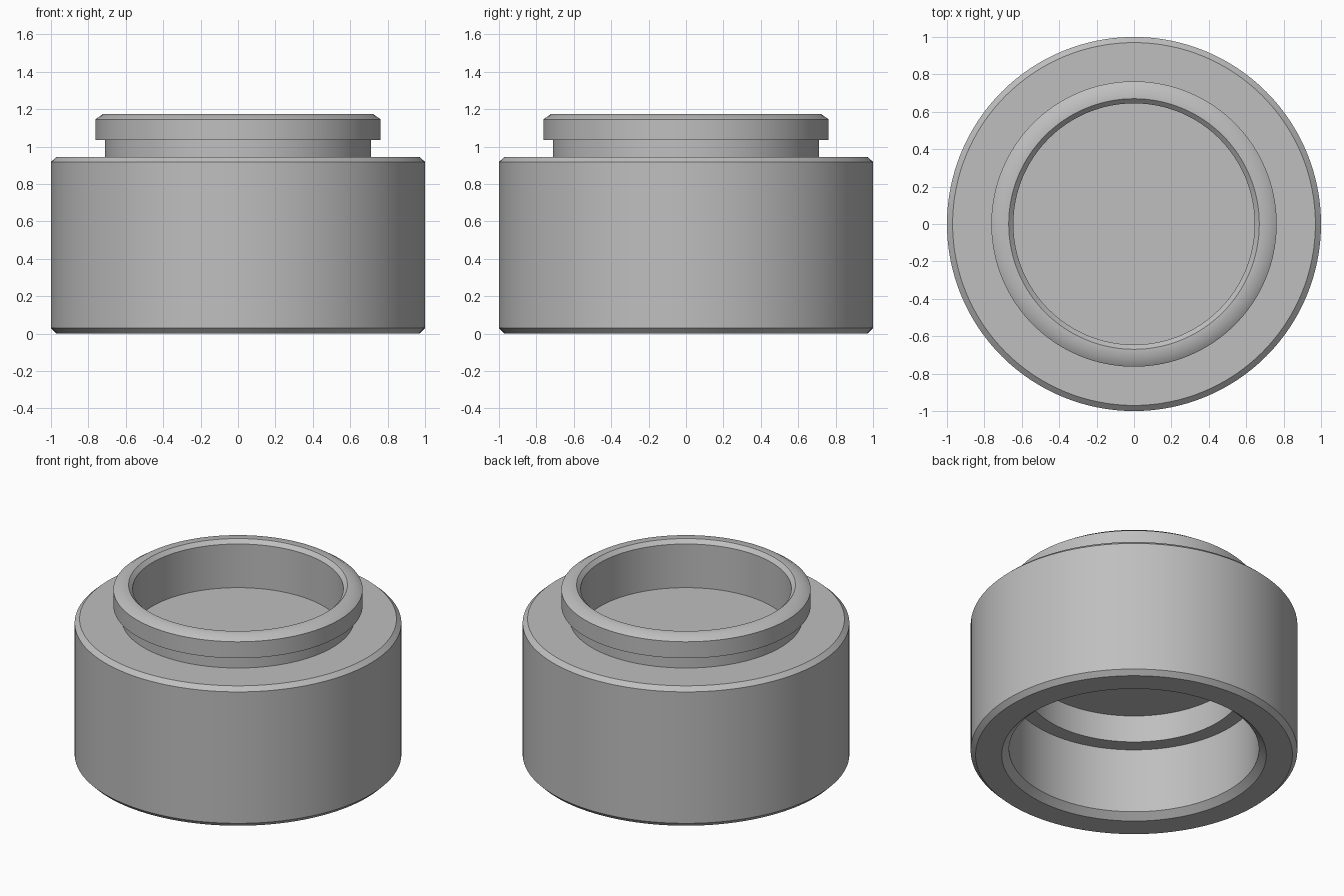
import bpy, bmesh, math
from mathutils import Matrix, Vector

cube = bpy.data.objects.get("Cube")
if cube:
    bpy.data.objects.remove(cube, do_unlink=True)

SEGMENTS = 128

grey = bpy.data.materials.new("plain_grey")
grey.use_nodes = True
colour = (0.52, 0.52, 0.52, 1)
grey.diffuse_color = colour
grey.node_tree.nodes["Principled BSDF"].inputs["Base Color"].default_value = colour


def add_object(name, bm):
    mesh = bpy.data.meshes.new(name)
    bm.to_mesh(mesh)
    bm.free()
    mesh.materials.append(grey)
    obj = bpy.data.objects.new(name, mesh)
    bpy.context.collection.objects.link(obj)
    return obj


def lathe(name, profile):
    """Spin a radius/height profile about z; both ends lie on the axis."""
    bm = bmesh.new()
    verts = [bm.verts.new((r, 0, z)) for r, z in profile]
    edges = [bm.edges.new(pair) for pair in zip(verts, verts[1:])]
    bmesh.ops.spin(bm, geom=verts + edges, cent=(0, 0, 0), axis=(0, 0, 1),
                   angle=math.tau, steps=SEGMENTS, use_duplicate=False)
    bmesh.ops.remove_doubles(bm, verts=bm.verts, dist=0.0005)
    bmesh.ops.recalc_face_normals(bm, faces=bm.faces)
    return add_object(name, bm)


# Collar: upper cup, rounded lip, neck, body, lower bore and stepped recess
collar = lathe("collar_body", [
    (0, 0.855), (0.645, 0.855), (0.645, 1.15), (0.67, 1.175),
    (0.72, 1.175), (0.763, 1.146), (0.763, 1.035), (0.712, 1.035),
    (0.712, 0.945), (0.97, 0.945), (1, 0.918), (1, 0.03), (0.97, 0),
    (0.81, 0), (0.765, 0.04), (0.765, 0.477), (0.667, 0.477),
    (0.667, 0.66), (0, 0.66)])

# Key slot cut into the ledge of the lower bore
bm = bmesh.new()
size, centre = Vector((0.2, 0.16, 0.15)), Vector((0.658, 0, 0.51))
bmesh.ops.create_cube(bm, size=1, matrix=Matrix.Translation(centre) @ Matrix.Diagonal(size).to_4x4())
cutter = add_object("key_slot_cutter", bm)
cutter.hide_render = True

slot = collar.modifiers.new("key_slot", 'BOOLEAN')
slot.operation = 'DIFFERENCE'
slot.solver = 'EXACT'
slot.object = cutter

bpy.ops.object.select_all(action='DESELECT')
collar.select_set(True)
bpy.context.view_layer.objects.active = collar
bpy.ops.object.modifier_apply(modifier=slot.name)
bpy.data.objects.remove(cutter, do_unlink=True)
bpy.ops.object.shade_smooth_by_angle(angle=math.radians(37))
